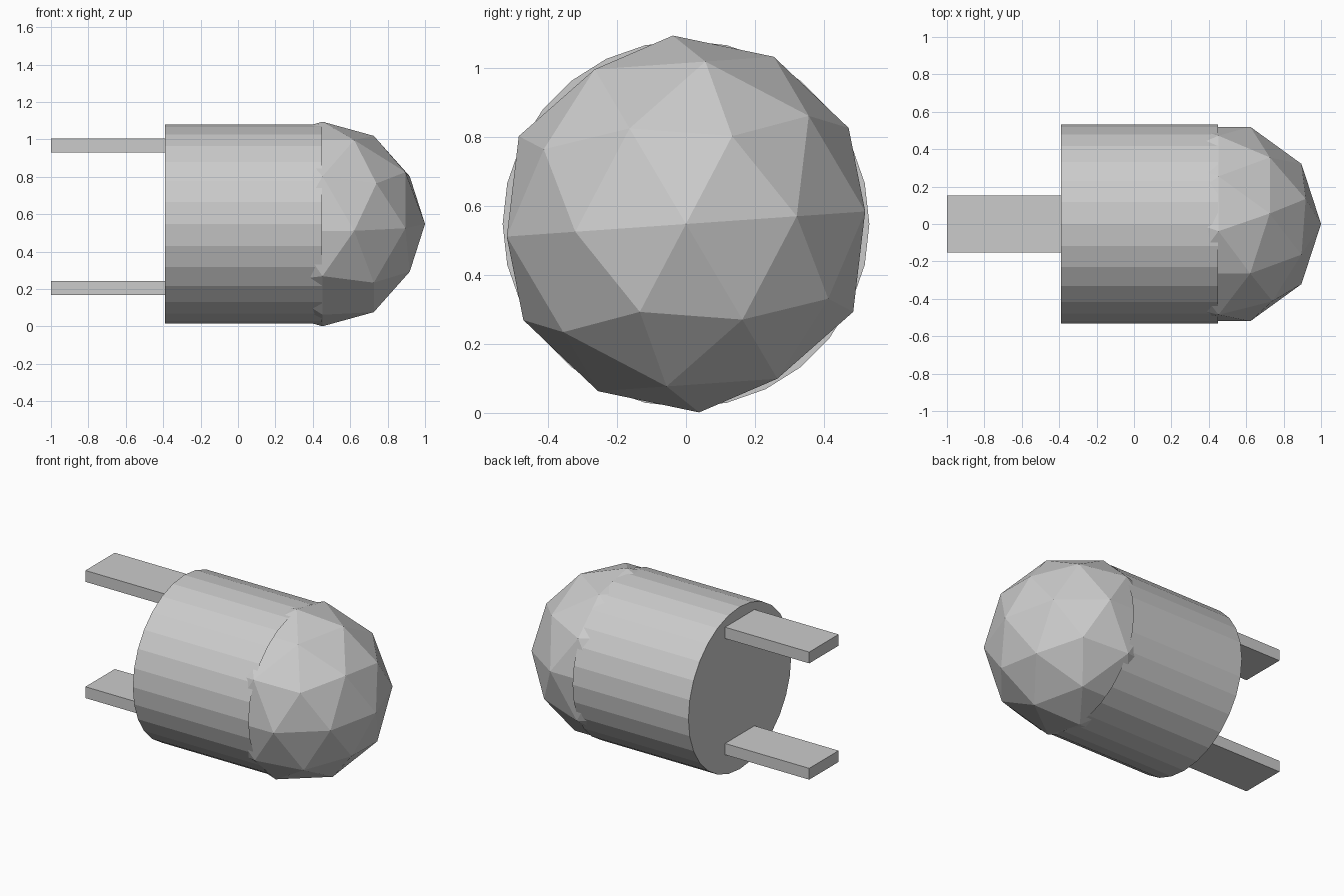
import bpy
import bmesh
from math import radians
from mathutils import Matrix

if "Cube" in bpy.data.objects:
    bpy.data.objects.remove(bpy.data.objects["Cube"])

AXIS_Z = 0.548


def make_object(name, bm):
    bmesh.ops.recalc_face_normals(bm, faces=bm.faces)
    mesh = bpy.data.meshes.new(name)
    bm.to_mesh(mesh)
    bm.free()
    obj = bpy.data.objects.new(name, mesh)
    bpy.context.collection.objects.link(obj)
    return obj


# Barrel lying along x, capped at the back and filled by the dome in front
bm = bmesh.new()
place = Matrix.Translation((0.03, 0, AXIS_Z)) @ Matrix.Rotation(radians(90), 4, 'Y')
bmesh.ops.create_cone(bm, cap_ends=True, segments=28, radius1=0.532, radius2=0.532,
                      depth=0.84, matrix=place)
front_cap = [f for f in bm.faces if f.calc_center_median().x > 0.44]
bmesh.ops.delete(bm, geom=front_cap, context='FACES_ONLY')
make_object("barrel", bm)

# Faceted dome: low-poly ball half sunk into the barrel
bm = bmesh.new()
place = (Matrix.Translation((0.452, 0, AXIS_Z))
         @ Matrix.Rotation(radians(4), 4, 'X')
         @ Matrix.Rotation(radians(90), 4, 'Z'))
bmesh.ops.create_icosphere(bm, subdivisions=2, radius=0.548, matrix=place)
make_object("dome", bm)


# Two flat prongs at the back
def prong(name, z):
    bm = bmesh.new()
    size = Matrix.Diagonal((0.63, 0.304, 0.074, 1))
    bmesh.ops.create_cube(bm, size=1, matrix=Matrix.Translation((-0.685, 0, z)) @ size)
    make_object(name, bm)


prong("lower_prong", 0.205)
prong("upper_prong", 0.967)
